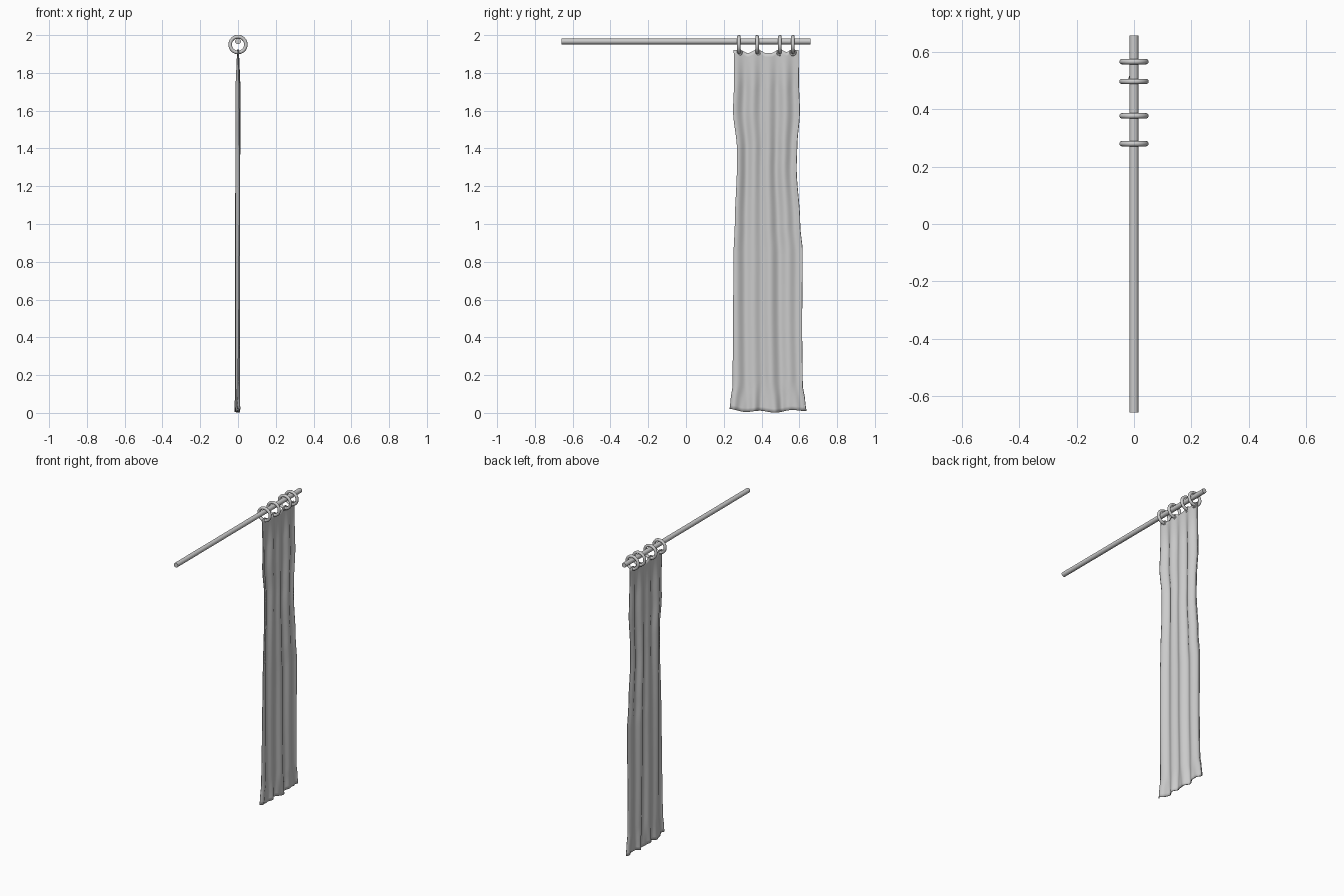
import bpy, bmesh, math

if "Cube" in bpy.data.objects:
    bpy.data.objects.remove(bpy.data.objects["Cube"])

RING_Y = [0.28, 0.377, 0.497, 0.566]
ROD_Z, RING_Z, EYE_Z = 1.967, 1.95, 1.908

# Height -> (left edge, right edge) of the cloth
EDGES = [(0.0, 0.23, 0.637), (0.06, 0.237, 0.63), (0.15, 0.248, 0.617), (0.45, 0.25, 0.614),
         (0.85, 0.253, 0.617), (1.0, 0.259, 0.604), (1.3, 0.27, 0.585), (1.4, 0.27, 0.588),
         (1.6, 0.25, 0.602), (1.75, 0.255, 0.597), (1.92, 0.253, 0.595)]


def edges_at(z):
    for (z0, a0, b0), (z1, a1, b1) in zip(EDGES, EDGES[1:]):
        if z <= z1:
            t = (z - z0) / (z1 - z0)
            t = t * t * (3 - 2 * t)
            return a0 + (a1 - a0) * t, b0 + (b1 - b0) * t
    return EDGES[-1][1:]


def smooth(obj):
    bpy.ops.object.select_all(action='DESELECT')
    obj.select_set(True)
    bpy.context.view_layer.objects.active = obj
    bpy.ops.object.shade_smooth_by_angle(angle=math.radians(40))


def torus(name, loc, rot, major, minor, seg=40):
    bpy.ops.mesh.primitive_torus_add(location=loc, rotation=rot, major_radius=major,
                                     minor_radius=minor, major_segments=seg, minor_segments=14)
    bpy.context.object.name = name
    smooth(bpy.context.object)


# Rod
bpy.ops.mesh.primitive_cylinder_add(vertices=32, radius=0.0155, depth=1.316,
                                    location=(0, 0, ROD_Z), rotation=(math.pi / 2, 0, 0))
bpy.context.object.name = "curtain_rod"
smooth(bpy.context.object)

# Hanging rings and the eyelets they pass through
for i, y in enumerate(RING_Y):
    torus(f"ring_{i + 1}", (0, y, RING_Z), (math.pi / 2, 0, 0), 0.0415, 0.0095)
    torus(f"eyelet_{i + 1}", (0, y, EYE_Z), (0, math.pi / 2, 0), 0.0145, 0.004, 24)

# Cloth panel: soft vertical folds, sagging top, flared hem
bm = bmesh.new()
NU, NV = 72, 90
rows = []
for j in range(NV + 1):
    v = j / NV
    row = []
    for i in range(NU + 1):
        u = i / NU
        y_top = 0.253 + 0.342 * u
        near = min(abs(y_top - r) for r in RING_Y)
        top = 1.921 - 0.016 * min(1, max(0, near - 0.012) / 0.03)
        if u < 0.08 or u > 0.92:
            top = 1.92
        bottom = 0.016 - 0.010 * math.sin(math.pi * u) + 0.005 * math.cos(5 * math.pi * u)
        z = bottom + (top - bottom) * v
        left, right = edges_at(z)
        y = left + (right - left) * u
        x = 0.008 * math.sin(2 * math.pi * 4 * u + 0.8 * math.sin(2.5 * v))
        x += 0.003 * math.sin(2 * math.pi * 2.3 * u + 3 * v)
        x *= 1 - 0.75 * max(0, (v - 0.9) / 0.1)
        x += 0.004 * max(0, 1 - v / 0.08) * math.sin(2 * math.pi * 7 * u) - 0.003 * (1 - v)
        row.append(bm.verts.new((x, y, z)))
    rows.append(row)
for a, b in zip(rows, rows[1:]):
    for i in range(NU):
        bm.faces.new((a[i], a[i + 1], b[i + 1], b[i]))
mesh = bpy.data.meshes.new("curtain")
bm.to_mesh(mesh)
bm.free()
curtain = bpy.data.objects.new("curtain", mesh)
bpy.context.collection.objects.link(curtain)
mod = curtain.modifiers.new("thickness", 'SOLIDIFY')
mod.thickness = 0.005
mod.offset = 0
smooth(curtain)
